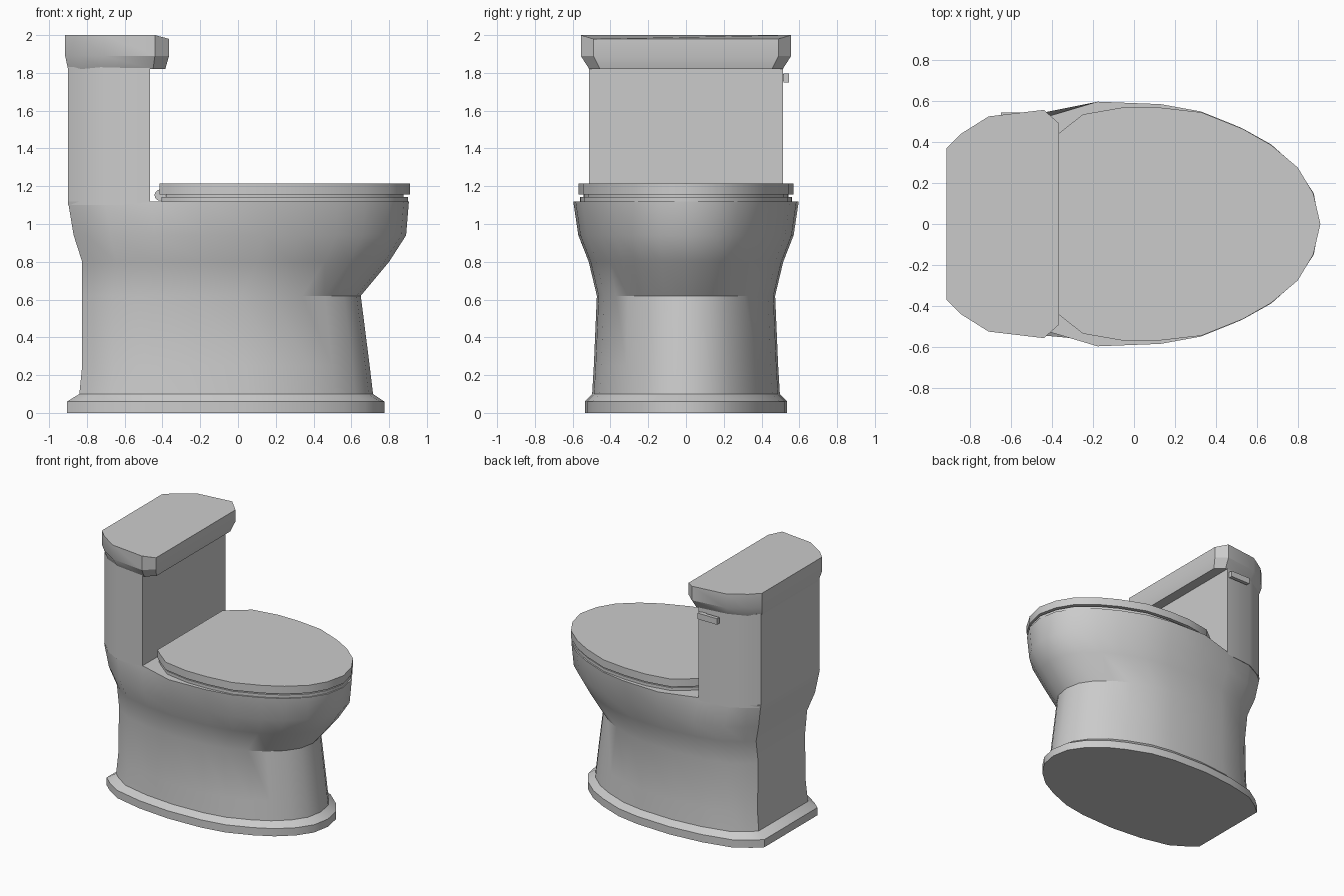
import bpy, bmesh
from mathutils import Matrix

if "Cube" in bpy.data.objects:
    bpy.data.objects.remove(bpy.data.objects["Cube"])


def finish(name, bm, angle=0.5):
    bmesh.ops.recalc_face_normals(bm, faces=bm.faces)
    me = bpy.data.meshes.new(name)
    bm.to_mesh(me)
    bm.free()
    ob = bpy.data.objects.new(name, me)
    bpy.context.collection.objects.link(ob)
    bpy.ops.object.select_all(action='DESELECT')
    bpy.context.view_layer.objects.active = ob
    ob.select_set(True)
    bpy.ops.object.shade_smooth_by_angle(angle=angle)
    return ob


def mirror_ring(half):
    """Half outline (x, y >= 0, z) running back to front -> closed ring."""
    return half + [(x, -y, z) for x, y, z in reversed(half) if y > 1e-5]


def loft(name, rings, angle=0.5):
    bm = bmesh.new()
    vs = [[bm.verts.new(p) for p in r] for r in rings]
    n = len(vs[0])
    for a, b in zip(vs, vs[1:]):
        for i in range(n):
            j = (i + 1) % n
            bm.faces.new((a[i], a[j], b[j], b[i]))
    bm.faces.new(vs[0][::-1])
    bm.faces.new(vs[-1])
    return finish(name, bm, angle)


def box(name, x0, x1, y0, y1, z0, z1):
    return loft(name, [[(x0, y0, z), (x1, y0, z), (x1, y1, z), (x0, y1, z)]
                       for z in (z0, z1)])


# Pedestal and bowl: one normalised outline, lofted through the heights
OUTLINE = [(0, .61), (.04, .72), (.11, .86), (.244, .955), (.40, 1), (.57, .98),
           (.68, .92), (.79, .785), (.87, .65), (.94, .46), (.985, .25), (1, 0)]
# z, back x, front x, half width, pinch beside the tank
LEVELS = [(0, -.905, .775, .535, 0), (.06, -.905, .775, .535, 0),
          (.10, -.84, .715, .497, 0), (.25, -.825, .697, .488, 0),
          (.62, -.825, .65, .472, 0), (.80, -.825, .80, .515, 0),
          (.94, -.87, .89, .57, 0), (1.12, -.90, .905, .597, .1)]
rings = []
for z, xb, xf, w, pinch in LEVELS:
    half = []
    for u, v in OUTLINE:
        k = 1 - pinch * min(1, u / .2) if u < .35 else 1
        half.append((xb + u * (xf - xb), v * w * k, z))
    rings.append(mirror_ring(half))
loft("pedestal_bowl", rings)

# Tank rising from the back of the bowl
TANK = [(-.90, .36), (-.83, .42), (-.70, .49), (-.465, .513)]
loft("tank", [mirror_ring([(x, y, z) for x, y in TANK]) for z in (1.10, 1.83)])

# Tank lid with undercut lower edge and a sloped front corner
LID = [(-.915, .37), (-.845, .44), (-.71, .525), (-.44, .557), (-.365, .49)]
LID_LOW = [(-.90, .35), (-.83, .42), (-.70, .485), (-.45, .512), (-.385, .455)]
top = [(x, y, 1.98 if x > -.4 else 2.0) for x, y in LID]
loft("tank_lid", [mirror_ring([(x, y, 1.82) for x, y in LID_LOW]),
                  mirror_ring([(x, y, 1.89) for x, y in LID]),
                  mirror_ring(top)])

# Seat and seat cover share an egg-shaped outline
SEAT = [(-.415, .40), (-.37, .44), (-.25, .535), (-.05, .57), (.13, .568),
        (.33, .545), (.53, .465), (.67, .385), (.80, .275), (.875, .15), (.91, 0)]


def seat_slab(name, z0, z1, s):
    loft(name, [mirror_ring([(.25 + (x - .25) * s, y * s, z) for x, y in SEAT])
                for z in (z0, z1)])


seat_slab("seat", 1.115, 1.143, .985)
seat_slab("seat_core", 1.14, 1.16, .95)
seat_slab("seat_cover", 1.155, 1.215, 1.0)

# Hinge barrels behind the seat
for side, y in (("left", -.2), ("right", .2)):
    bm = bmesh.new()
    m = Matrix.Translation((-.412, y, 1.153)) @ Matrix.Rotation(1.5708, 4, 'X')
    bmesh.ops.create_cone(bm, cap_ends=True, segments=12, radius1=.03,
                          radius2=.03, depth=.14, matrix=m)
    finish("hinge_" + side, bm)

# Flush lever on the +y side of the tank
box("flush_stem", -.53, -.49, .49, .53, 1.76, 1.795)
box("flush_lever", -.65, -.48, .517, .545, 1.75, 1.797)
